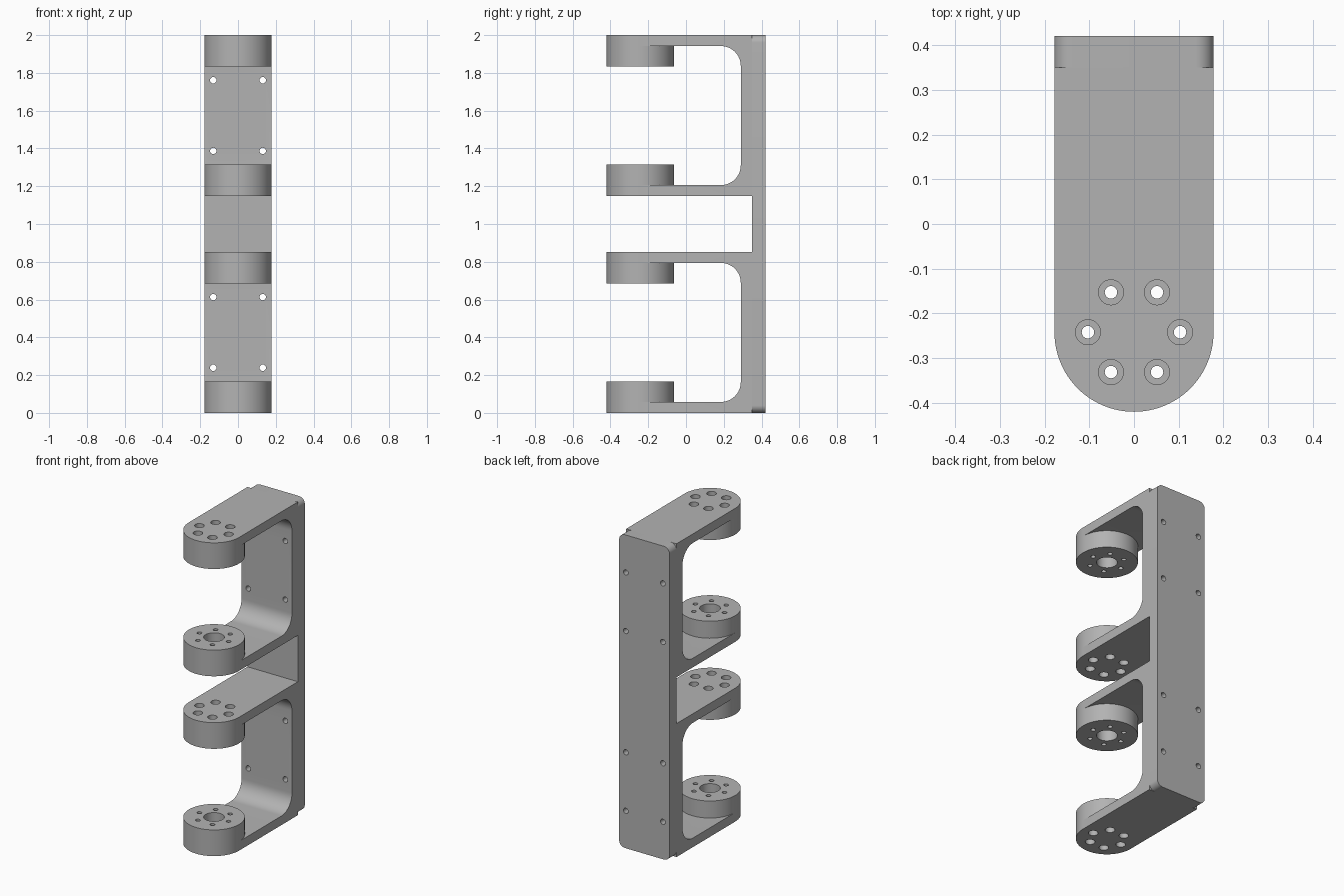
import bpy, bmesh
from math import pi, cos, sin
from mathutils import Matrix, Vector

cube = bpy.data.objects.get("Cube")
if cube:
    bpy.data.objects.remove(cube, do_unlink=True)

HALF_W = 0.178             # half width and hub radius
FRONT, BACK = -0.42, 0.42
HUB_Y = FRONT + HALF_W
PLATE_Y = 0.35             # front of the back plate
C_H = 0.852                # height of one C-shaped frame
ARM_T, HUB_T = 0.058, 0.167
SPINE_Y, FILLET = 0.29, 0.105

grey = bpy.data.materials.new("machined_grey")
grey.use_nodes = True
colour = (0.45, 0.45, 0.45, 1)
grey.diffuse_color = colour
grey.node_tree.nodes["Principled BSDF"].inputs["Base Color"].default_value = colour


def make(name, bm):
    bmesh.ops.recalc_face_normals(bm, faces=bm.faces)
    mesh = bpy.data.meshes.new(name)
    bm.to_mesh(mesh)
    bm.free()
    mesh.materials.append(grey)
    obj = bpy.data.objects.new(name, mesh)
    bpy.context.collection.objects.link(obj)
    return obj


def prism(name, points, direction):
    """Extrude a closed outline of 3D points along a vector."""
    bm = bmesh.new()
    face = bm.faces.new([bm.verts.new(p) for p in points])
    ext = bmesh.ops.extrude_face_region(bm, geom=[face])
    verts = [v for v in ext["geom"] if isinstance(v, bmesh.types.BMVert)]
    bmesh.ops.translate(bm, verts=verts, vec=Vector(direction))
    return make(name, bm)


def cylinders(name, centres, radius, depth, axis="Z", segments=32):
    bm = bmesh.new()
    turn = Matrix.Rotation(pi / 2, 4, "X") if axis == "Y" else Matrix()
    for c in centres:
        bmesh.ops.create_cone(bm, cap_ends=True, segments=segments, radius1=radius,
                              radius2=radius, depth=depth,
                              matrix=Matrix.Translation(c) @ turn)
    return make(name, bm)


def arc(cx, cy, r, start, end, steps):
    return [(cx + r * cos(start + (end - start) * i / steps),
             cy + r * sin(start + (end - start) * i / steps)) for i in range(steps + 1)]


def boolean(obj, cutter, operation="DIFFERENCE"):
    cutter.hide_render = True
    mod = obj.modifiers.new("cut", "BOOLEAN")
    mod.object, mod.operation, mod.solver = cutter, operation, "EXACT"
    bpy.context.view_layer.update()
    graph = bpy.context.evaluated_depsgraph_get()
    mesh = bpy.data.meshes.new_from_object(obj.evaluated_get(graph))
    obj.modifiers.clear()
    obj.data = mesh
    bpy.data.objects.remove(cutter, do_unlink=True)


def smooth(obj):
    bpy.ops.object.select_all(action="DESELECT")
    obj.select_set(True)
    bpy.context.view_layer.objects.active = obj
    bpy.ops.object.shade_smooth_by_angle(angle=pi / 6)


def bolt_circle(z):
    return [(0.103 * cos(i * pi / 3), HUB_Y + 0.103 * sin(i * pi / 3), z) for i in range(6)]


frame_bases = {"lower": 0.0, "upper": 2 - C_H}
screws = [(x, 0.35, base + C_H / 2 + dz) for base in frame_bases.values()
          for x in (-0.131, 0.131) for dz in (-0.187, 0.187)]

for label, base in frame_bases.items():
    # C-shaped frame with filleted inner corners
    fy = SPINE_Y - FILLET
    outline = [(PLATE_Y, 0), (PLATE_Y, C_H), (FRONT, C_H), (FRONT, C_H - ARM_T)]
    outline += arc(fy, C_H - ARM_T - FILLET, FILLET, pi / 2, 0, 12)
    outline += arc(fy, ARM_T + FILLET, FILLET, 0, -pi / 2, 12)
    outline += [(FRONT, ARM_T), (FRONT, 0)]
    frame = prism(label + "_frame", [(-HALF_W, y, base + z) for y, z in outline],
                  (2 * HALF_W, 0, 0))

    # Round the arm ends in plan
    plan = [(0.3, 0.6), (-0.3, 0.6), (-0.3, HUB_Y)]
    plan = plan + arc(0, HUB_Y, HALF_W, pi, 2 * pi, 48) + [(0.3, HUB_Y)]
    boolean(frame, prism("plan", [(x, y, base - 0.1) for x, y in plan],
                         (0, 0, C_H + 0.2)), "INTERSECT")

    # Bolt head recesses in both arms, and screw holes in the spine
    for z in (base, base + C_H):
        boolean(frame, cylinders("recesses", bolt_circle(z), 0.028, 0.2))
    boolean(frame, cylinders("screw_holes", screws, 0.017, 0.4, "Y", 24))
    smooth(frame)

    # Hubs on the inner side of each arm
    hub_t = HUB_T - ARM_T
    for end, z in (("bottom", base + ARM_T + hub_t / 2),
                   ("top", base + C_H - ARM_T - hub_t / 2)):
        hub = cylinders(f"{label}_{end}_hub", [(0, HUB_Y, z)], HALF_W, hub_t, segments=96)
        boolean(hub, cylinders("bore", [(0, HUB_Y, z)], 0.06, 0.3, segments=48))
        boolean(hub, cylinders("bolt_holes", bolt_circle(z), 0.014, 0.3, segments=24))
        smooth(hub)

# Back plate joining both frames, with rounded corners
r = 0.04
corners = [(1, 1), (-1, 1), (-1, -1), (1, -1)]
rim = []
for i, (sx, sz) in enumerate(corners):
    rim += arc(sx * (HALF_W - r), 1 + sz * (1 - r), r, i * pi / 2, (i + 1) * pi / 2, 10)
plate = prism("back_plate", [(x, PLATE_Y, z) for x, z in rim], (0, BACK - PLATE_Y, 0))
boolean(plate, cylinders("screw_holes", screws, 0.017, 0.4, "Y", 24))
smooth(plate)
